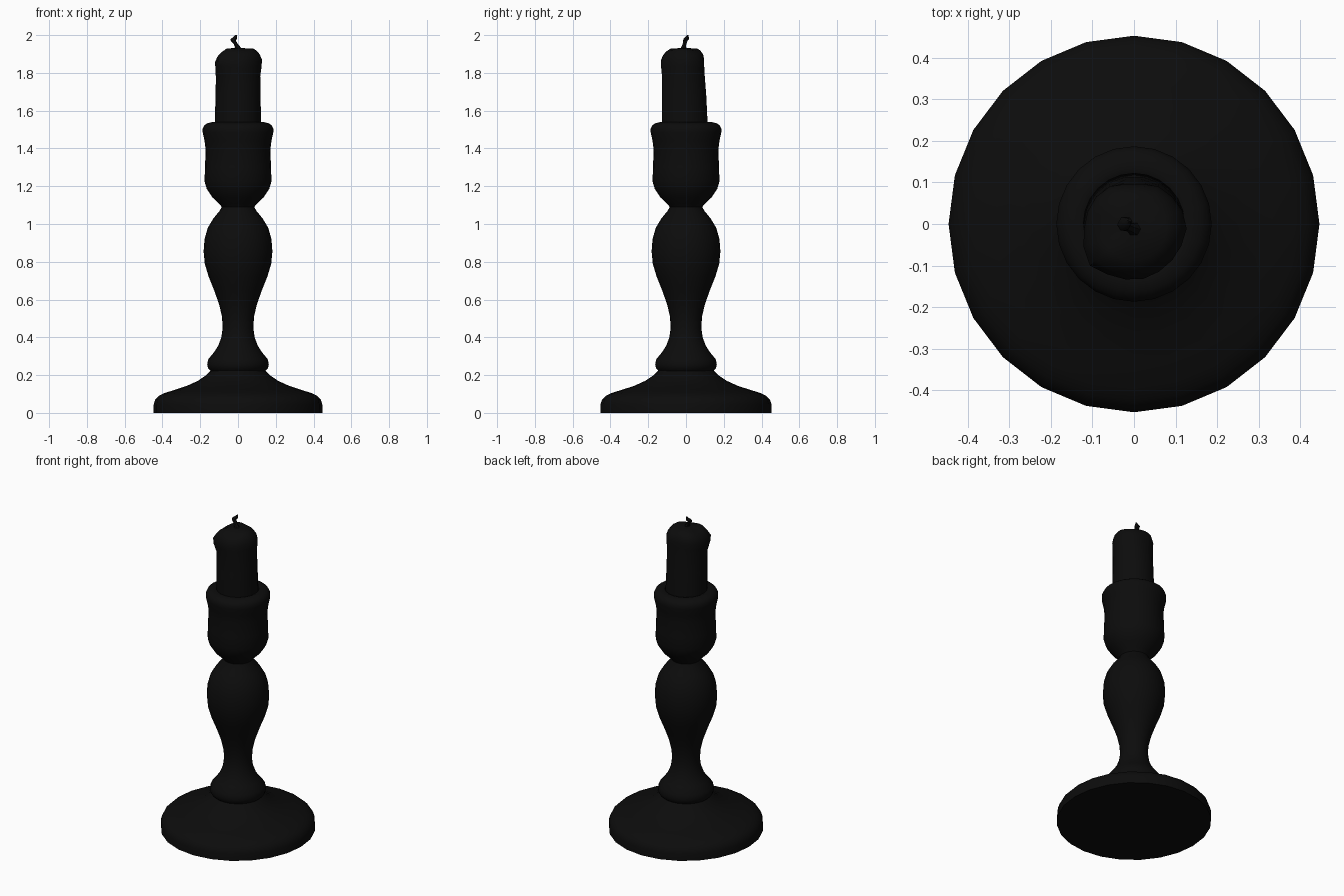
import bpy, bmesh, math

black = bpy.data.materials.new("matte black")
black.diffuse_color = (0.0037, 0.0037, 0.0037, 1)


def loft(name, rings, sides, shape=None, angle=40, sx=1.0):
    """Skin a stack of rings (radius, z, centre x, centre y), capped at both ends."""
    bm = bmesh.new()
    loops = []
    for ring in rings:
        r, z, cx, cy = (tuple(ring) + (0, 0))[:4]
        loop = []
        for i in range(sides):
            a = 2 * math.pi * i / sides
            rr, zz = shape(r, z, a) if shape else (r, z)
            loop.append(bm.verts.new((cx + sx * rr * math.cos(a), cy + rr * math.sin(a), zz)))
        loops.append(loop)
    for lo, hi in zip(loops, loops[1:]):
        for i in range(sides):
            j = (i + 1) % sides
            bm.faces.new((lo[i], lo[j], hi[j], hi[i]))
    bm.faces.new(loops[0][::-1])
    bm.faces.new(loops[-1])
    bmesh.ops.recalc_face_normals(bm, faces=bm.faces)
    mesh = bpy.data.meshes.new(name)
    bm.to_mesh(mesh)
    bm.free()
    mesh.materials.append(black)
    ob = bpy.data.objects.new(name, mesh)
    bpy.context.collection.objects.link(ob)
    bpy.ops.object.select_all(action='DESELECT')
    ob.select_set(True)
    bpy.context.view_layer.objects.active = ob
    bpy.ops.object.shade_smooth_by_angle(angle=math.radians(angle))
    return ob


# Wide foot
loft("base", [(.453, 0), (.453, .045), (.445, .07), (.425, .09), (.395, .105), (.34, .122),
              (.275, .143), (.215, .17), (.175, .197), (.145, .225)], 24, sx=.985)

# Turned stem
loft("stem", [(.145, .222), (.158, .235), (.163, .255), (.158, .283), (.128, .32), (.105, .355),
              (.088, .40), (.081, .45), (.085, .51), (.10, .575), (.125, .645), (.155, .72),
              (.176, .79), (.182, .855), (.177, .92), (.16, .98), (.13, 1.03), (.097, 1.07),
              (.086, 1.09)], 24)

# Candle cup with rolled lip and shallow socket
loft("cup", [(.086, 1.09), (.10, 1.108), (.135, 1.14), (.165, 1.185), (.177, 1.225),
             (.175, 1.30), (.171, 1.39), (.177, 1.44), (.187, 1.485), (.187, 1.505),
             (.179, 1.522), (.163, 1.533), (.135, 1.54), (.122, 1.535), (.118, 1.50)], 24)


# Candle with softly melted shoulder
def melted(r, z, a):
    melt = max(0.0, min(1.0, (z - 1.72) / .12))
    near = lambda deg: math.exp(-((math.degrees(a) - deg + 180) % 360 - 180) ** 2 / 500)
    drip = math.exp(-((z - 1.85) / .045) ** 2)
    r += drip * (.022 * near(218) + .009 * near(5) + .006 * near(270))
    r -= .012 * melt * near(90) * (r > .05)
    z += melt * (.006 * math.cos(3 * a + .6) - .01 * near(190)) * (r > .05)
    return r, z


loft("candle", [(.122, 1.49, 0, -.005), (.122, 1.56, 0, -.007), (.119, 1.68, 0, -.01),
                (.117, 1.78, 0, -.011), (.118, 1.83, 0, -.011), (.119, 1.865, 0, -.011),
                (.112, 1.892, 0, -.01), (.098, 1.912, 0, -.01), (.078, 1.925, 0, -.01),
                (.04, 1.93, 0, -.01), (.012, 1.933, 0, -.01)], 18, melted)

# Bent wick
loft("wick", [(.024, 1.92, .002, -.012), (.014, 1.938, -.002, -.012), (.011, 1.953, -.012, -.008),
              (.014, 1.972, -.026, -.003), (.017, 1.98, -.022, .002), (.010, 1.99, -.014, .006),
              (.004, 2.0, -.010, .009)], 6)
